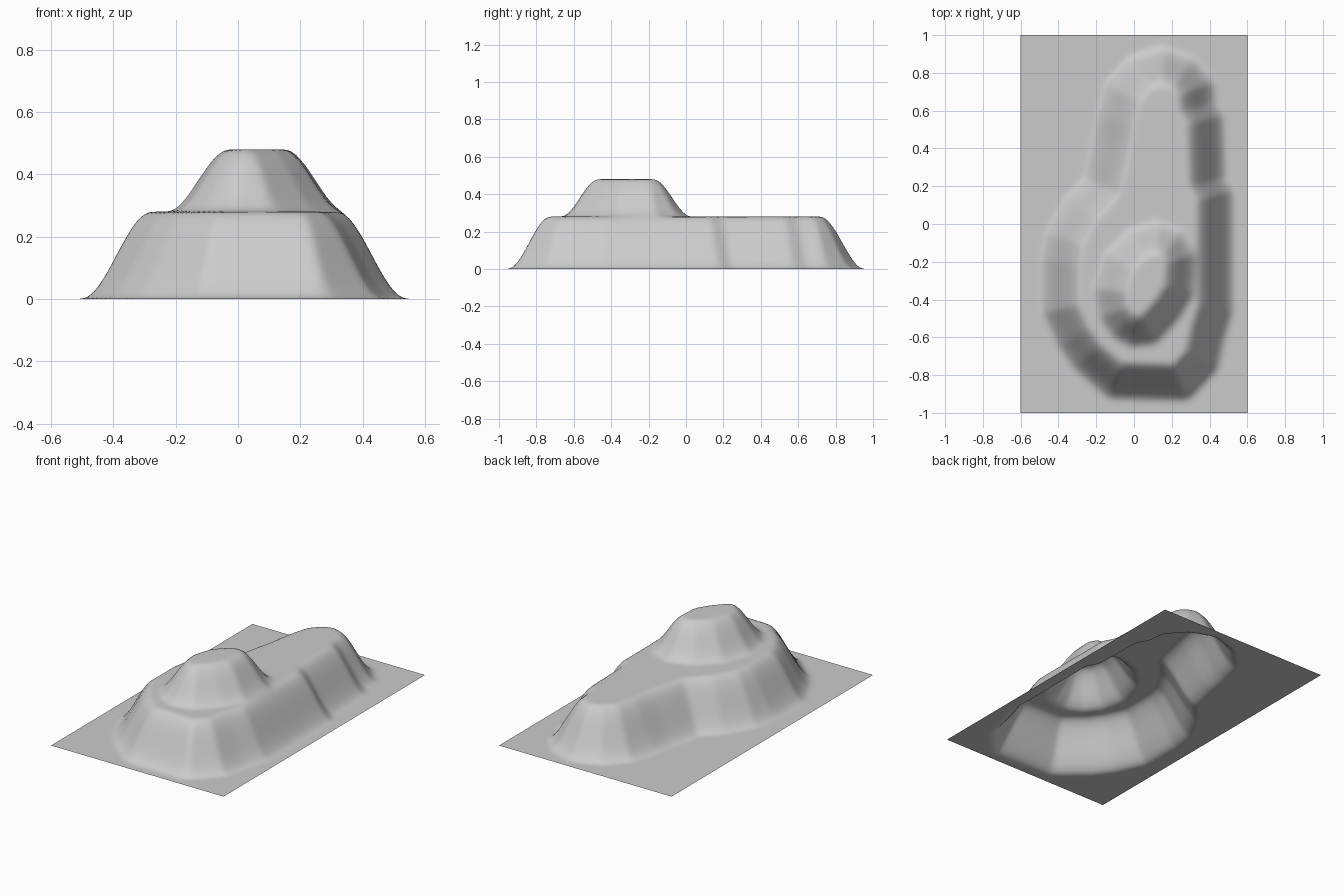
import bpy
import bmesh
from mathutils import Vector

old = bpy.data.objects.get("Cube")
if old:
    bpy.data.objects.remove(old, do_unlink=True)

# Mid-slope contour lines of the two terraces, counter-clockwise
LOWER = [(-.1, -.83), (.25, -.84), (.36, -.72), (.39, -.58), (.43, -.45),
         (.43, .15), (.39, .22), (.38, .55), (.34, .62), (.33, .72),
         (.26, .8), (.15, .84), (.03, .8), (-.06, .7), (-.1, .55),
         (-.12, .42), (-.17, .2), (-.28, .08), (-.37, -.08), (-.39, -.2),
         (-.39, -.45), (-.32, -.6), (-.25, -.7)]
UPPER = [(0, -.57), (.08, -.56), (.18, -.45), (.24, -.35), (.25, -.18),
         (.2, -.1), (.12, -.07), (.02, -.1), (-.08, -.2), (-.13, -.35),
         (-.11, -.47), (-.06, -.54)]


def signed_distance(p, outline):
    """Distance from p to the outline, positive inside."""
    nearest, inside = 10.0, False
    for a, b in zip(outline, outline[1:] + outline[:1]):
        a, b = Vector(a), Vector(b)
        edge = b - a
        t = max(0.0, min(1.0, (p - a).dot(edge) / edge.length_squared))
        nearest = min(nearest, (p - a - edge * t).length)
        if (a.y > p.y) != (b.y > p.y):
            if p.x < a.x + edge.x * (p.y - a.y) / edge.y:
                inside = not inside
    return nearest if inside else -nearest


def terrace(p, outline, height, width):
    """S-shaped slope rising across the outline to a flat top."""
    t = max(0.0, min(1.0, signed_distance(p, outline) / width + 0.5))
    return height * t * t * (3 - 2 * t)


# Ground sheet raised into a two-step hill
bm = bmesh.new()
bmesh.ops.create_grid(bm, x_segments=84, y_segments=140, size=1)
for v in bm.verts:
    v.co.x *= 0.6
    p = v.co.xy
    v.co.z = terrace(p, LOWER, 0.28, 0.22) + terrace(p, UPPER, 0.2, 0.19)

# Soften the creases between slope facets
for _ in range(3):
    bmesh.ops.smooth_vert(bm, verts=[v for v in bm.verts if not v.is_boundary],
                          factor=0.5, use_axis_z=True)
for f in bm.faces:
    f.smooth = True

mesh = bpy.data.meshes.new("terrain_hill")
bm.to_mesh(mesh)
bm.free()
hill = bpy.data.objects.new("terrain_hill", mesh)
bpy.context.collection.objects.link(hill)

# Single plain grey
grey = bpy.data.materials.new("plain_grey")
grey.use_nodes = True
colour = (0.6, 0.6, 0.6, 1)
grey.diffuse_color = colour
grey.node_tree.nodes["Principled BSDF"].inputs["Base Color"].default_value = colour
mesh.materials.append(grey)
